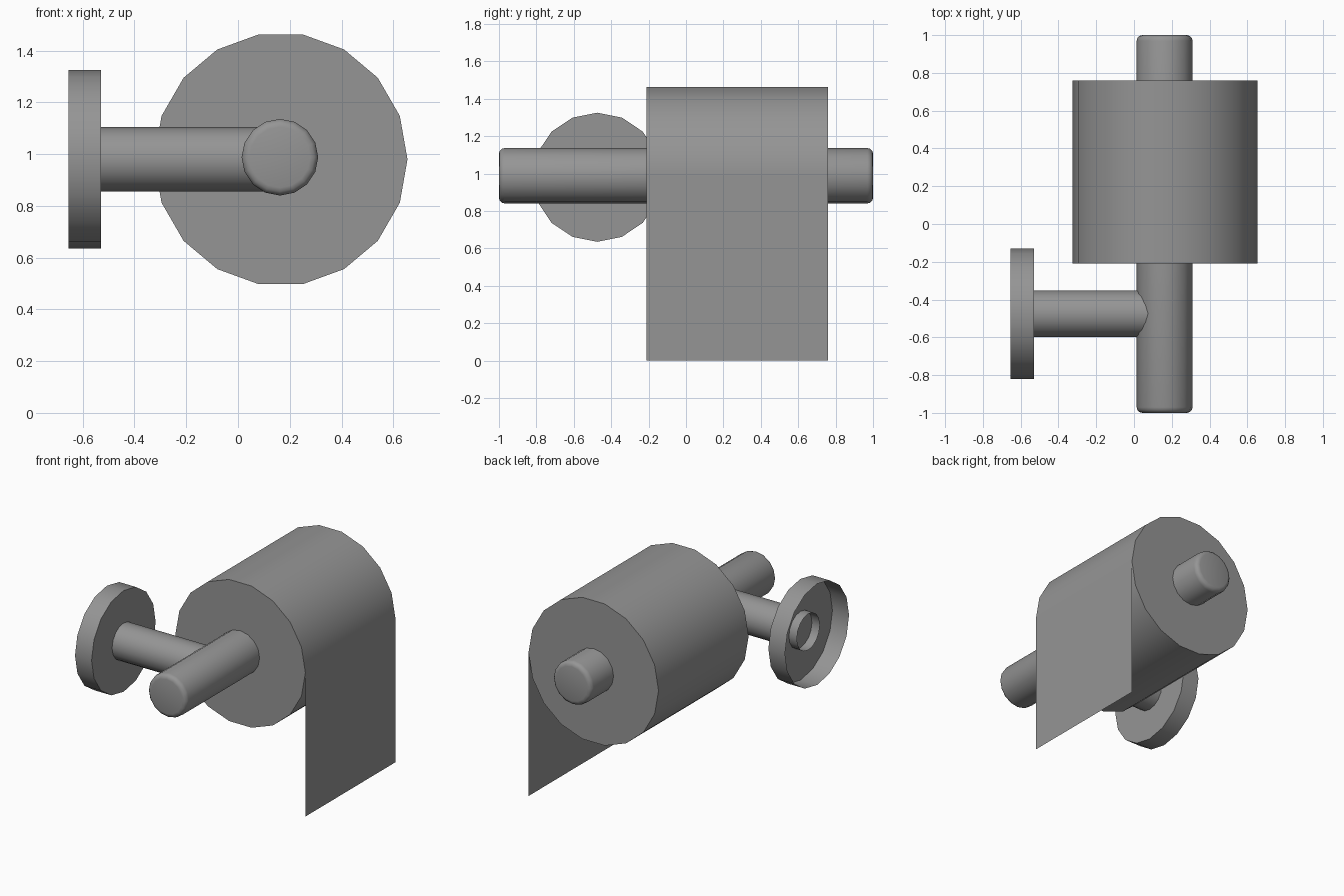
import bpy
import bmesh
import math
from mathutils import Matrix

cube = bpy.data.objects.get("Cube")
if cube:
    bpy.data.objects.remove(cube)

grey = bpy.data.materials.new("mid_grey")
grey.use_nodes = True
colour = (0.3, 0.3, 0.3, 1)
grey.diffuse_color = colour
grey.node_tree.nodes["Principled BSDF"].inputs["Base Color"].default_value = colour


def finish(name, bm):
    mesh = bpy.data.meshes.new(name)
    bm.to_mesh(mesh)
    bm.free()
    mesh.materials.append(grey)
    obj = bpy.data.objects.new(name, mesh)
    bpy.context.collection.objects.link(obj)
    return obj


def cylinder(name, axis, radius, sides, start, end, centre, open_start=False, bevel=0):
    """Cylinder along x or y; centre gives the two remaining coordinates."""
    bm = bmesh.new()
    bmesh.ops.create_cone(bm, cap_ends=True, segments=sides, radius1=radius,
                          radius2=radius, depth=end - start)
    if open_start:
        caps = [f for f in bm.faces if f.normal.z < -0.9]
        bmesh.ops.delete(bm, geom=caps, context='FACES_ONLY')
    if bevel:
        rims = [e for e in bm.edges if abs(e.verts[0].co.z - e.verts[1].co.z) < 1e-4]
        bmesh.ops.bevel(bm, geom=rims, offset=bevel, segments=3, profile=0.5,
                        affect='EDGES')
    middle = (start + end) / 2
    if axis == 'X':
        turn = Matrix.Rotation(math.pi / 2, 4, 'Y')
        place = (middle, centre[0], centre[1])
    else:
        # First vertex of the circle points along +x
        turn = (Matrix.Rotation(-math.pi / 2, 4, 'X')
                @ Matrix.Rotation(math.pi / 2, 4, 'Z'))
        place = (centre[0], middle, centre[1])
    bmesh.ops.transform(bm, matrix=Matrix.Translation(place) @ turn, verts=bm.verts)
    obj = finish(name, bm)
    bpy.ops.object.select_all(action='DESELECT')
    bpy.context.view_layer.objects.active = obj
    obj.select_set(True)
    bpy.ops.object.shade_smooth_by_angle(angle=math.radians(35))
    return obj


# Wall mount: shallow cup open towards the wall, with a hollow arm through it
cylinder("wall_flange", 'X', 0.345, 16, -0.655, -0.53, (-0.475, 0.98), open_start=True)
cylinder("support_arm", 'X', 0.124, 16, -0.59, 0.12, (-0.475, 0.98), open_start=True)

# Bar that carries the roll
cylinder("roll_bar", 'Y', 0.148, 16, -1, 1, (0.162, 0.988), bevel=0.03)

# Paper roll and its loose hanging sheet
cylinder("paper_roll", 'Y', 0.49, 18, -0.21, 0.76, (0.165, 0.98))
bm = bmesh.new()
corners = [(-0.21, 0), (0.76, 0), (0.76, 0.98), (-0.21, 0.98)]
bm.faces.new([bm.verts.new((0.655, y, z)) for y, z in corners])
finish("hanging_sheet", bm)
